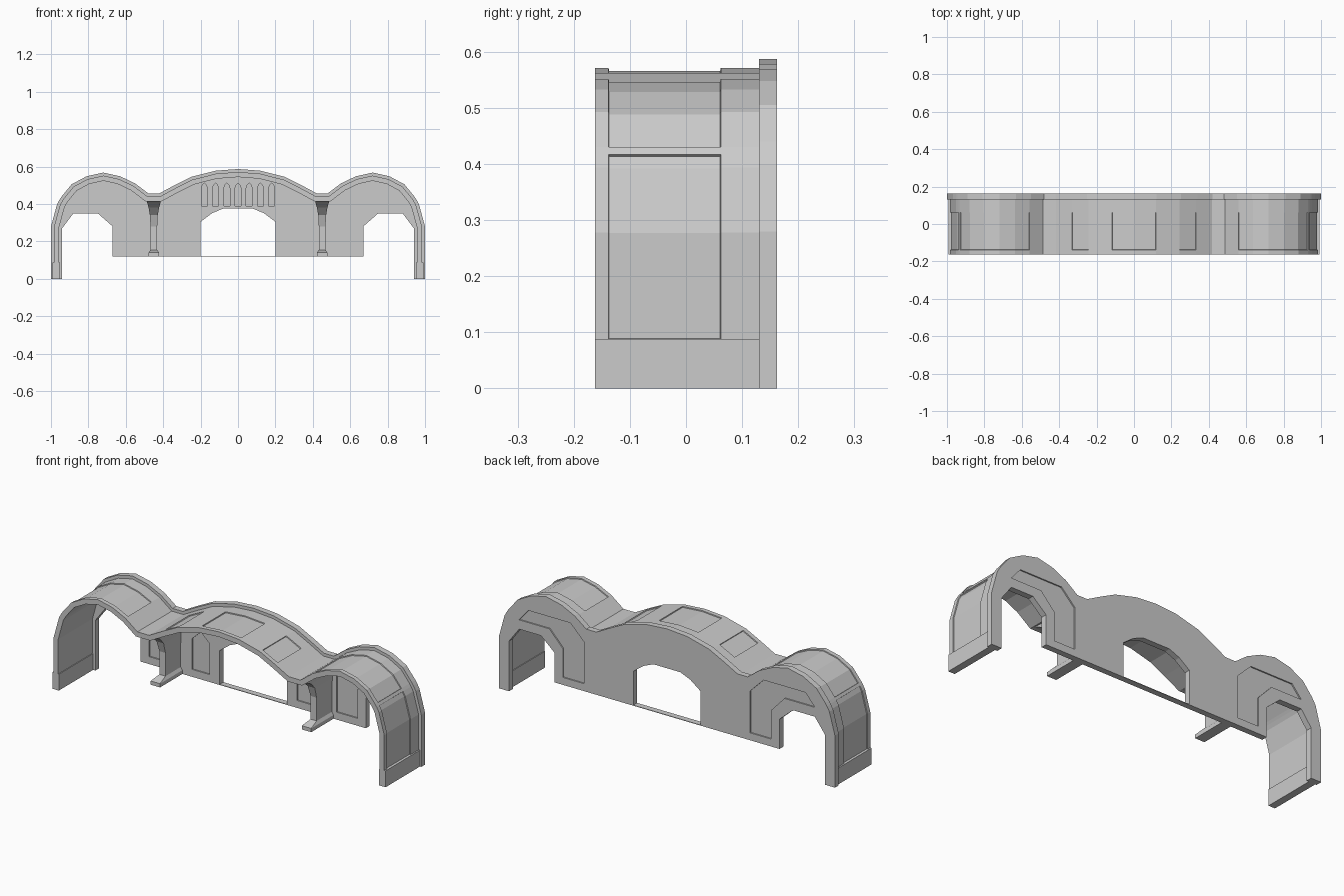
import bpy, bmesh
from mathutils import Vector

if "Cube" in bpy.data.objects:
    bpy.data.objects.remove(bpy.data.objects["Cube"])

# Right half of the roof outline, from foot to centre (x, z)
HALF = [(1, 0), (1, .088), (1, .28), (.967, .40), (.953, .425), (.943, .44), (.89, .505),
        (.81, .548), (.72, .568), (.63, .548), (.55, .51), (.48, .457), (.42, .457),
        (.34, .50), (.25, .545), (.12, .578), (0, .587)]


def mirrored(pts):
    return [(-x, z) for x, z in reversed(pts)]


def finish(name, bm):
    bmesh.ops.recalc_face_normals(bm, faces=bm.faces[:])
    mesh = bpy.data.meshes.new(name)
    bm.to_mesh(mesh)
    bm.free()
    ob = bpy.data.objects.new(name, mesh)
    bpy.context.collection.objects.link(ob)
    return ob


def loft(bm, rings):
    """Skin equal-length rings of points, returning the vertex rings."""
    vs = [[bm.verts.new(p) for p in r] for r in rings]
    n = len(vs[0])
    for a, b in zip(vs, vs[1:]):
        for i in range(n):
            j = (i + 1) % n
            bm.faces.new((a[i], a[j], b[j], b[i]))
    return vs


def add_prism(bm, pts, y0, y1):
    vs = loft(bm, [[(x, y, z) for x, z in pts] for y in (y0, y1)])
    bm.faces.new(vs[0])
    bm.faces.new(vs[1])


def rect(x0, x1, z0, z1):
    return [(x0, z0), (x1, z0), (x1, z1), (x0, z1)]


def offset(pts, d):
    """Move an open line sideways by d with mitred corners."""
    out = []
    for i, p in enumerate(pts):
        p = Vector(p)
        ns = []
        for a, b in ((i - 1, i), (i, i + 1)):
            if a >= 0 and b < len(pts):
                t = (Vector(pts[b]) - Vector(pts[a])).normalized()
                ns.append(Vector((-t.y, t.x)))
        n = sum(ns, Vector((0, 0))).normalized()
        out.append(tuple(p + n * d / n.dot(ns[0])))
    return out


OUTLINE = HALF + mirrored(HALF[:-1])

# Back wall with the central and side archways
inner = [(.08, .375), (.14, .35), (.2, .305), (.2, .12), (.67, .12), (.67, .28),
         (.75, .35), (.88, .35), (.94, .27), (.94, 0)]
bm = bmesh.new()
add_prism(bm, inner + OUTLINE + mirrored(inner), .13, .162)
wall = finish("back_wall", bm)

# Recessed wall panels and blind windows
side_panel = [(.495, .16), (.62, .16), (.62, .315), (.70, .40), (.88, .40), (.825, .465),
              (.575, .465), (.495, .385)]
small_panel = [(.26, .16), (.365, .16), (.365, .325), (.312, .375), (.26, .325)]
bm = bmesh.new()
for m in (lambda p: p, mirrored):
    add_prism(bm, m(side_panel), .12, .137)
    add_prism(bm, m(side_panel), .155, .17)
    add_prism(bm, m(small_panel), .12, .137)
for i in range(-3, 4):
    x = i * .06
    add_prism(bm, [(x - .016, .39), (x + .016, .39), (x + .016, .485), (x + .01, .502),
                   (x, .512), (x - .01, .502), (x - .016, .485)], .12, .139)
cutter = finish("panel_cutter", bm)
cutter.hide_render = True
cutter.hide_viewport = True
mod = wall.modifiers.new("panels", 'BOOLEAN')
mod.operation = 'DIFFERENCE'
mod.solver = 'EXACT'
mod.object = cutter

# Doorway sill
bm = bmesh.new()
add_prism(bm, rect(-.2, .2, .12, .123), .13, .162)
finish("door_sill", bm)

# Vaulted roof shell with sunken outside panels
outer, under = offset(OUTLINE, .016), offset(OUTLINE, .043)
n = len(outer)
bm = bmesh.new()
rings = loft(bm, [[(x, y, max(z, 0)) for x, z in outer + under[::-1]]
                  for y in (-.162, -.138, .062, .13)])
for ring in (rings[0], rings[-1]):
    for i in range(n - 1):
        bm.faces.new((ring[i], ring[i + 1], ring[-2 - i], ring[-1 - i]))
bmesh.ops.recalc_face_normals(bm, faces=bm.faces[:])
groups = [[15, 16]]
for g in ([1, 2, 3], [5, 6, 7, 8, 9], [13]):
    groups += [g, [n - 2 - i for i in g]]
for g in groups:
    faces = []
    for i in g:
        quad = {rings[1][i], rings[1][i + 1], rings[2][i], rings[2][i + 1]}
        faces += [f for f in rings[1][i].link_faces if set(f.verts) == quad]
    bmesh.ops.inset_region(bm, faces=faces, thickness=.001, depth=-.005,
                           use_even_offset=True)
finish("vault_roof", bm)

for side, s in (("right", 1), ("left", -1)):
    # Plinth under the outer leg
    bm = bmesh.new()
    add_prism(bm, rect(s * .953, s * .992, 0, .088), -.162, .13)
    finish("plinth_" + side, bm)

    # Curved bracket carrying the valley: (z, front y, half width)
    levels = [(.12, -.06, .028), (.14, -.06, .028), (.155, 0, .018), (.28, 0, .018),
              (.34, -.02, .021), (.38, -.06, .028), (.405, -.115, .035), (.42, -.16, .037)]
    bm = bmesh.new()
    vs = loft(bm, [[(s * .45 - w, y, z), (s * .45 + w, y, z),
                    (s * .45 + w, .132, z), (s * .45 - w, .132, z)] for z, y, w in levels])
    bm.faces.new(vs[0])
    bm.faces.new(vs[-1])
    finish("valley_bracket_" + side, bm)
